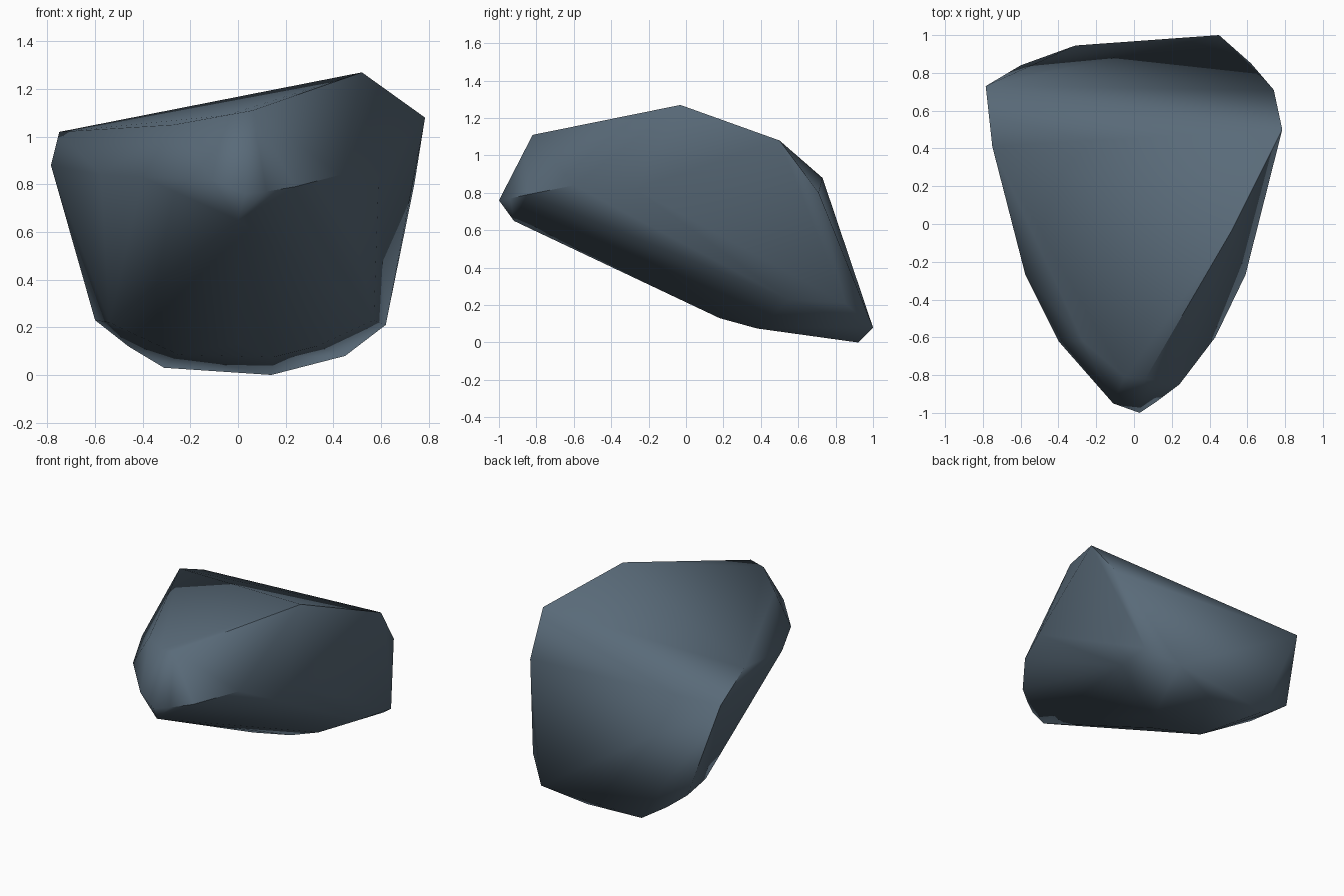
import bpy, bmesh, math

if "Cube" in bpy.data.objects:
    bpy.data.objects.remove(bpy.data.objects["Cube"])

# Corner points of the boulder, grouped by region
nose = [(0.03, -1.0, 0.76), (0.0, -0.92, 0.65), (-0.11, -0.95, 0.82), (0.12, -0.94, 0.77)]
top = [(0.06, -0.82, 1.11), (-0.05, -0.81, 1.09), (-0.27, -0.62, 1.05),
       (0.52, -0.03, 1.27), (-0.75, 0.41, 1.02), (0.785, 0.50, 1.08)]
sides = [(0.24, -0.85, 0.79), (0.43, -0.60, 0.84), (0.59, -0.27, 0.82), (0.74, 0.71, 0.80),
         (-0.40, -0.62, 0.83), (-0.575, -0.27, 0.84), (-0.785, 0.73, 0.88)]
underside = [(0.0, 0.18, 0.13), (0.15, 0.38, 0.075), (0.33, 0.44, 0.12), (0.57, 0.55, 0.23),
             (-0.25, 0.38, 0.085), (-0.54, 0.55, 0.22)]
back_foot = [(0.45, 1.0, 0.08), (0.14, 0.92, 0.0), (-0.31, 0.945, 0.03),
             (-0.46, 0.87, 0.12), (-0.60, 0.84, 0.23), (0.62, 0.85, 0.21)]

# Boulder: faceted hull around the corners
bm = bmesh.new()
for p in nose + top + sides + underside + back_foot:
    bm.verts.new(p)
res = bmesh.ops.convex_hull(bm, input=bm.verts[:])
loose = [v for v in bm.verts if not v.link_faces]
bmesh.ops.delete(bm, geom=loose, context='VERTS')
bmesh.ops.recalc_face_normals(bm, faces=bm.faces[:])
mesh = bpy.data.meshes.new("boulder")
bm.to_mesh(mesh)
bm.free()
boulder = bpy.data.objects.new("boulder", mesh)
bpy.context.collection.objects.link(boulder)

# Slate blue-grey stone
stone = bpy.data.materials.new("slate_stone")
stone.diffuse_color = (0.10, 0.145, 0.19, 1)
stone.use_nodes = True
stone.node_tree.nodes["Principled BSDF"].inputs["Base Color"].default_value = stone.diffuse_color
mesh.materials.append(stone)

# Soft shading, sharp only at the strongest edges
bpy.context.view_layer.objects.active = boulder
boulder.select_set(True)
bpy.ops.object.shade_smooth_by_angle(angle=math.radians(60))
